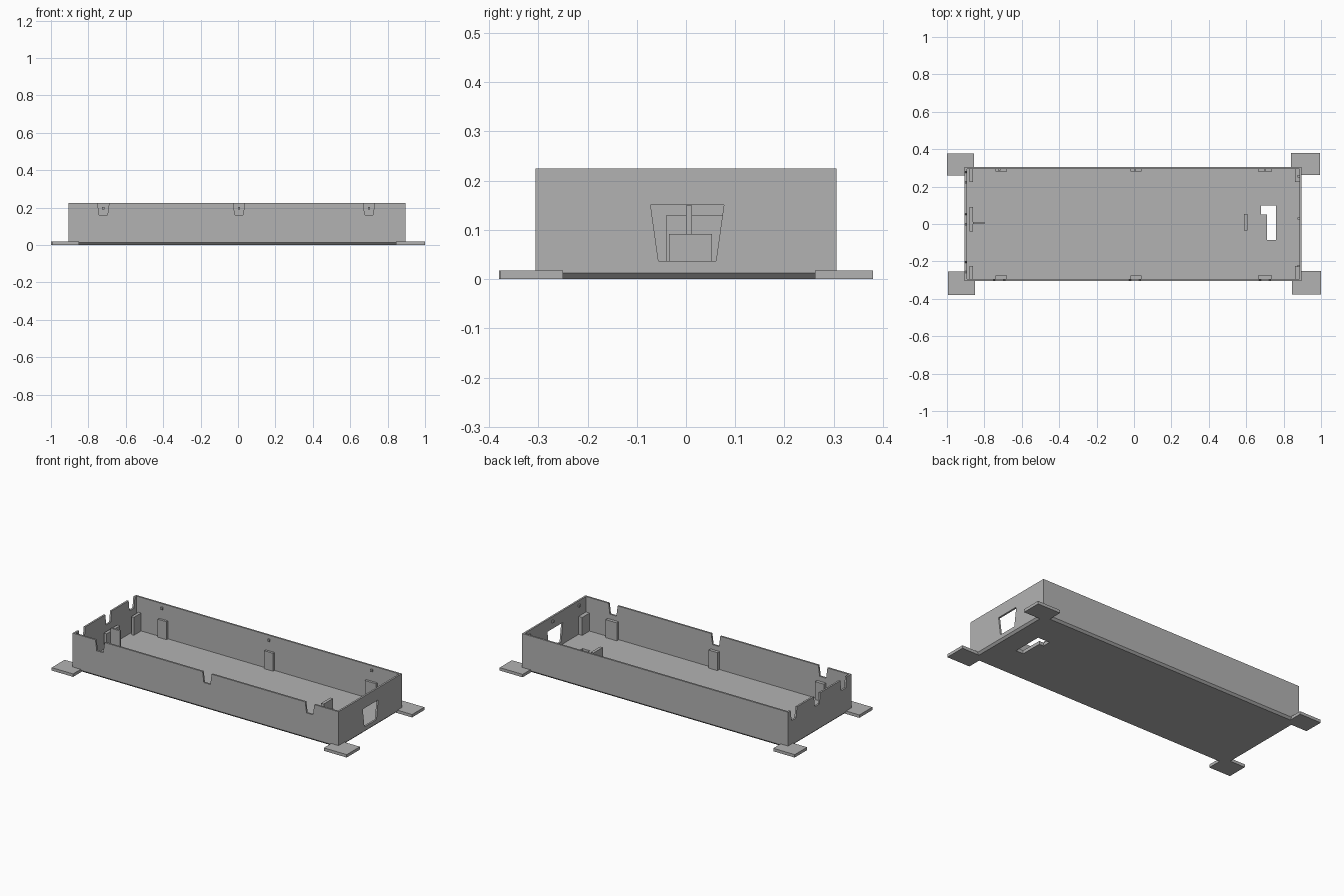
import bpy
import bmesh

if "Cube" in bpy.data.objects:
    bpy.data.objects.remove(bpy.data.objects["Cube"])

grey = bpy.data.materials.new("plain grey")
grey.use_nodes = True
colour = (0.45, 0.45, 0.45, 1)
grey.diffuse_color = colour
grey.node_tree.nodes["Principled BSDF"].inputs["Base Color"].default_value = colour

X0, X1, Y, TOP = -0.905, 0.895, 0.306, 0.225
WALL, FLOOR, BEVEL = 0.011, 0.02, 0.012


def add_object(name, bm):
    bmesh.ops.recalc_face_normals(bm, faces=bm.faces)
    mesh = bpy.data.meshes.new(name)
    bm.to_mesh(mesh)
    bm.free()
    mesh.materials.append(grey)
    obj = bpy.data.objects.new(name, mesh)
    bpy.context.collection.objects.link(obj)
    return obj


def prism(name, profile, extrude):
    """Closed outline of 3D points, pushed along a vector."""
    bm = bmesh.new()
    face = bm.faces.new([bm.verts.new(p) for p in profile])
    new = bmesh.ops.extrude_face_region(bm, geom=[face])["geom"]
    moved = [v for v in new if isinstance(v, bmesh.types.BMVert)]
    bmesh.ops.translate(bm, verts=moved, vec=extrude)
    return add_object(name, bm)


def box(name, x0, x1, y0, y1, z0, z1):
    return prism(name, [(x0, y0, z0), (x1, y0, z0), (x1, y1, z0), (x0, y1, z0)],
                 (0, 0, z1 - z0))


def cut(target, cutter):
    cutter.hide_render = True
    mod = target.modifiers.new("cut", 'BOOLEAN')
    mod.operation, mod.solver, mod.object = 'DIFFERENCE', 'EXACT', cutter
    graph = bpy.context.evaluated_depsgraph_get()
    mesh = bpy.data.meshes.new_from_object(target.evaluated_get(graph))
    target.modifiers.clear()
    target.data = mesh
    bpy.data.objects.remove(cutter)


# Tray with a chamfered underside edge
tray = box("tray", X0, X1, -Y, Y, 0, TOP)
bm = bmesh.new()
bm.from_mesh(tray.data)
edges = [e for e in bm.edges if all(v.co.z < 0.001 for v in e.verts)]
bmesh.ops.bevel(bm, geom=edges, offset=BEVEL, segments=1, affect='EDGES')
bm.to_mesh(tray.data)
bm.free()
cut(tray, box("cavity", X0 + WALL, X1 - WALL, -Y + WALL, Y - WALL, FLOOR, 0.4))

# Tapered notches in the front and left rims
notch = [(-0.022, 0.16), (0.022, 0.16), (0.032, 0.235), (-0.032, 0.235)]
CLIPS_X = (-0.72, 0.005, 0.70)
CLIPS_Y = (-0.23, 0.025, 0.25)
for x in CLIPS_X:
    cut(tray, prism("notch", [(x + u, -Y - 0.02, z) for u, z in notch], (0, 0.05, 0)))
for y in CLIPS_Y:
    cut(tray, prism("notch", [(X0 - 0.02, y + u, z) for u, z in notch], (0.05, 0, 0)))

# Tapered port in the right wall and stepped slot in the floor
port = [(-0.056, 0.037), (0.061, 0.037), (0.077, 0.151), (-0.072, 0.151)]
cut(tray, prism("port", [(X1 - 0.03, y, z) for y, z in port], (0.06, 0, 0)))
slot = [(0.71, -0.085), (0.76, -0.085), (0.76, 0.10), (0.68, 0.10), (0.68, 0.05), (0.71, 0.05)]
cut(tray, prism("slot", [(x, y, -0.05) for x, y in slot], (0, 0, 0.12)))

# Mounting feet at the corners
box("foot_front_right", 0.845, 1.0, -0.377, -0.25, 0, 0.018)
box("foot_back_right", 0.84, 0.995, 0.262, 0.38, 0, 0.018)
box("foot_front_left", -0.995, -0.85, -0.38, -0.255, 0, 0.018)
box("foot_back_left", -1.0, -0.855, 0.258, 0.377, 0, 0.018)

# Upright supports along the long walls
for x, half in zip((-0.71, 0.01, 0.70), (0.03, 0.03, 0.038)):
    box("back_support", x - half, x + half, Y - 0.025, Y - WALL, FLOOR, 0.13)
    box("front_support", x - half, x + half, -Y + WALL, -Y + 0.03, FLOOR, 0.13)

# Upright supports along the short walls
for y0, y1 in ((-0.295, -0.225), (-0.04, 0.09), (0.225, 0.295)):
    box("left_support", -0.88, -0.862, y0, y1, FLOOR, 0.13)
for y0, y1 in ((-0.295, -0.225), (0.225, 0.295)):
    box("right_support", 0.86, X1 - WALL, y0, y1, FLOOR, 0.13)

# Central fin and the low stop beside the slot
box("fin", -0.862, -0.80, 0.0, 0.012, FLOOR, 0.15)
box("stop", 0.588, 0.606, -0.035, 0.053, FLOOR, 0.092)

# Small snap pegs on the back and right walls
for x in CLIPS_X:
    box("back_peg", x - 0.006, x + 0.006, Y - 0.02, Y - WALL, 0.19, 0.204)
for y in (-0.225, 0.03, 0.255):
    box("right_peg", X1 - 0.02, X1 - WALL, y - 0.006, y + 0.006, 0.19, 0.204)
